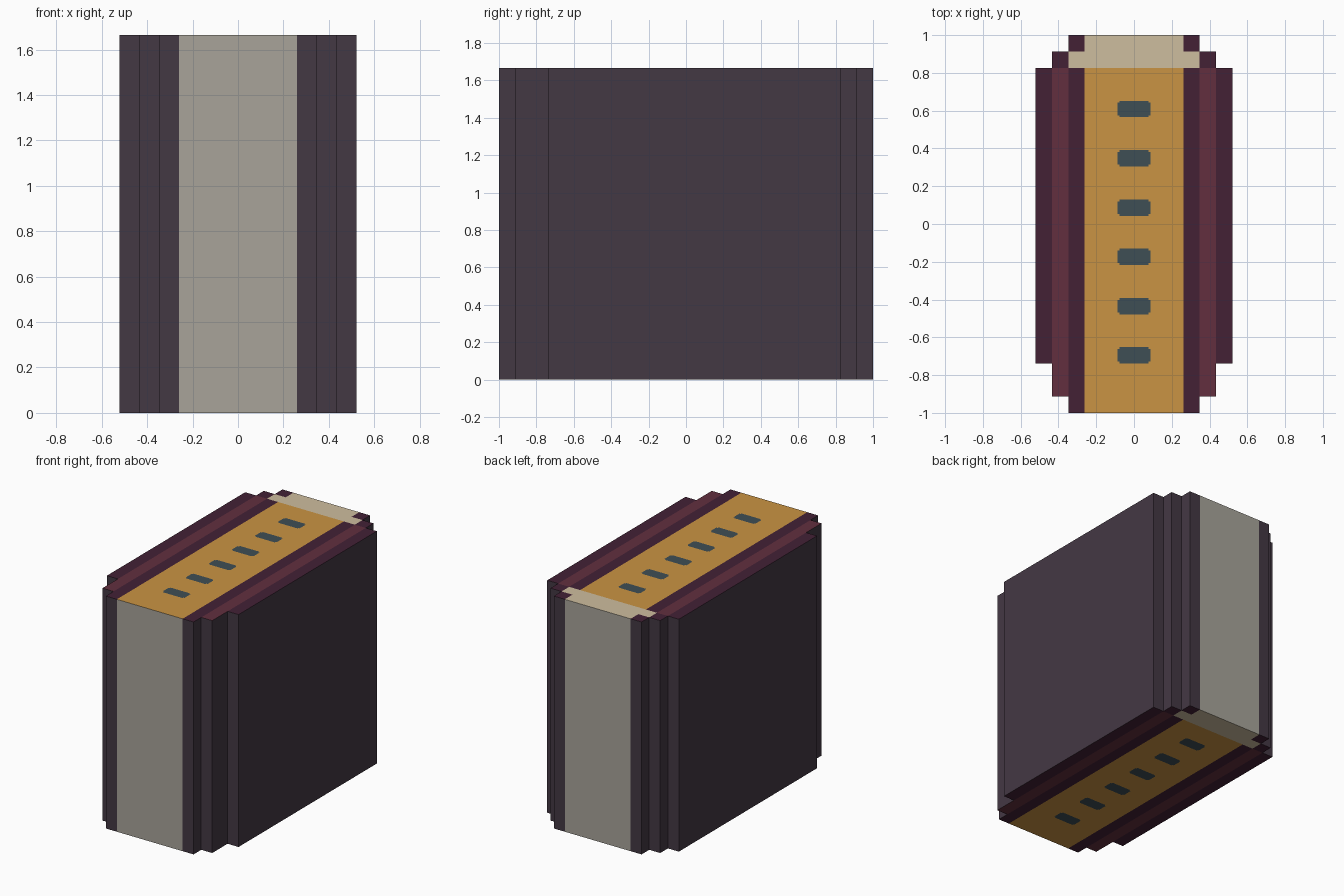
import bpy, bmesh

if "Cube" in bpy.data.objects:
    bpy.data.objects.remove(bpy.data.objects["Cube"])

HEIGHT = 1.665
C = 2.0 / 23          # step size shared by the outline and the top pattern
E = 0.01              # clipped corner of the small slots


def material(name, rgb):
    m = bpy.data.materials.new(name)
    lin = [(v / 255 / 12.92) if v < 10 else ((v / 255 + 0.055) / 1.055) ** 2.4 for v in rgb]
    m.diffuse_color = (*lin, 1)
    m.use_nodes = True
    m.node_tree.nodes["Principled BSDF"].inputs["Base Color"].default_value = m.diffuse_color
    return m


MATS = [material("wall plum", (68, 56, 68)),
        material("end grey", (168, 164, 154)),
        material("orange strip", (202, 148, 67)),
        material("cream band", (206, 189, 159)),
        material("dark plum trim", (67, 33, 53)),
        material("maroon stripe", (98, 47, 62)),
        material("slate slot", (62, 78, 85))]
WALL, GREY, ORANGE, CREAM, PLUM, MAROON, SLATE = range(7)

SLOTS = [(1 - (k + 1) * C, 1 - k * C) for k in range(4, 20, 3)]


def inside(x, y):
    # stepped footprint
    x = abs(x)
    if x < 4 * C:
        return True
    if x < 5 * C:
        return abs(y) < 1 - C
    return -1 + 3 * C < y < 1 - 2 * C


def cap_colour(x, y):
    # pattern shared by the top and the underside
    x = abs(x)
    if y > 1 - C:
        return CREAM if x < 3 * C else PLUM
    if y > 1 - 2 * C:
        return CREAM if x < 4 * C else PLUM
    if x < 3 * C:
        for lo, hi in SLOTS:
            corner = x > C - E and (y < lo + E or y > hi - E)
            if x < C and lo < y < hi and not corner:
                return SLATE
        return ORANGE
    if 4 * C < x < 5 * C:
        return MAROON
    return PLUM


# grid lines of the footprint
half = [C - E, C, 3 * C, 4 * C, 5 * C, 6 * C]
xs = sorted([-v for v in half] + half)
ys = [-1, -1 + C, -1 + 3 * C, 1 - 2 * C, 1 - C, 1]
for lo, hi in SLOTS:
    ys += [lo, lo + E, hi - E, hi]
ys = sorted(set(round(v, 5) for v in ys))

# stepped block: footprint cells raised to full height
bm = bmesh.new()
verts = {}


def vert(i, j):
    if (i, j) not in verts:
        verts[i, j] = bm.verts.new((xs[i], ys[j], 0))
    return verts[i, j]


for i in range(len(xs) - 1):
    for j in range(len(ys) - 1):
        if inside((xs[i] + xs[i + 1]) / 2, (ys[j] + ys[j + 1]) / 2):
            bm.faces.new([vert(i, j), vert(i + 1, j), vert(i + 1, j + 1), vert(i, j + 1)])
base = bm.faces[:]
res = bmesh.ops.extrude_face_region(bm, geom=base, use_keep_orig=True)
for v in res["geom"]:
    if isinstance(v, bmesh.types.BMVert):
        v.co.z = HEIGHT
bmesh.ops.recalc_face_normals(bm, faces=bm.faces[:])
bm.normal_update()

# colours by direction and position
for f in bm.faces:
    c = f.calc_center_median()
    if abs(f.normal.z) > 0.5:
        f.material_index = cap_colour(c.x, c.y)
    elif abs(f.normal.y) > 0.5 and abs(c.x) < 3 * C:
        f.material_index = GREY
    else:
        f.material_index = WALL

mesh = bpy.data.meshes.new("stepped_block")
bm.to_mesh(mesh)
bm.free()
for m in MATS:
    mesh.materials.append(m)
bpy.context.collection.objects.link(bpy.data.objects.new("stepped_block", mesh))
